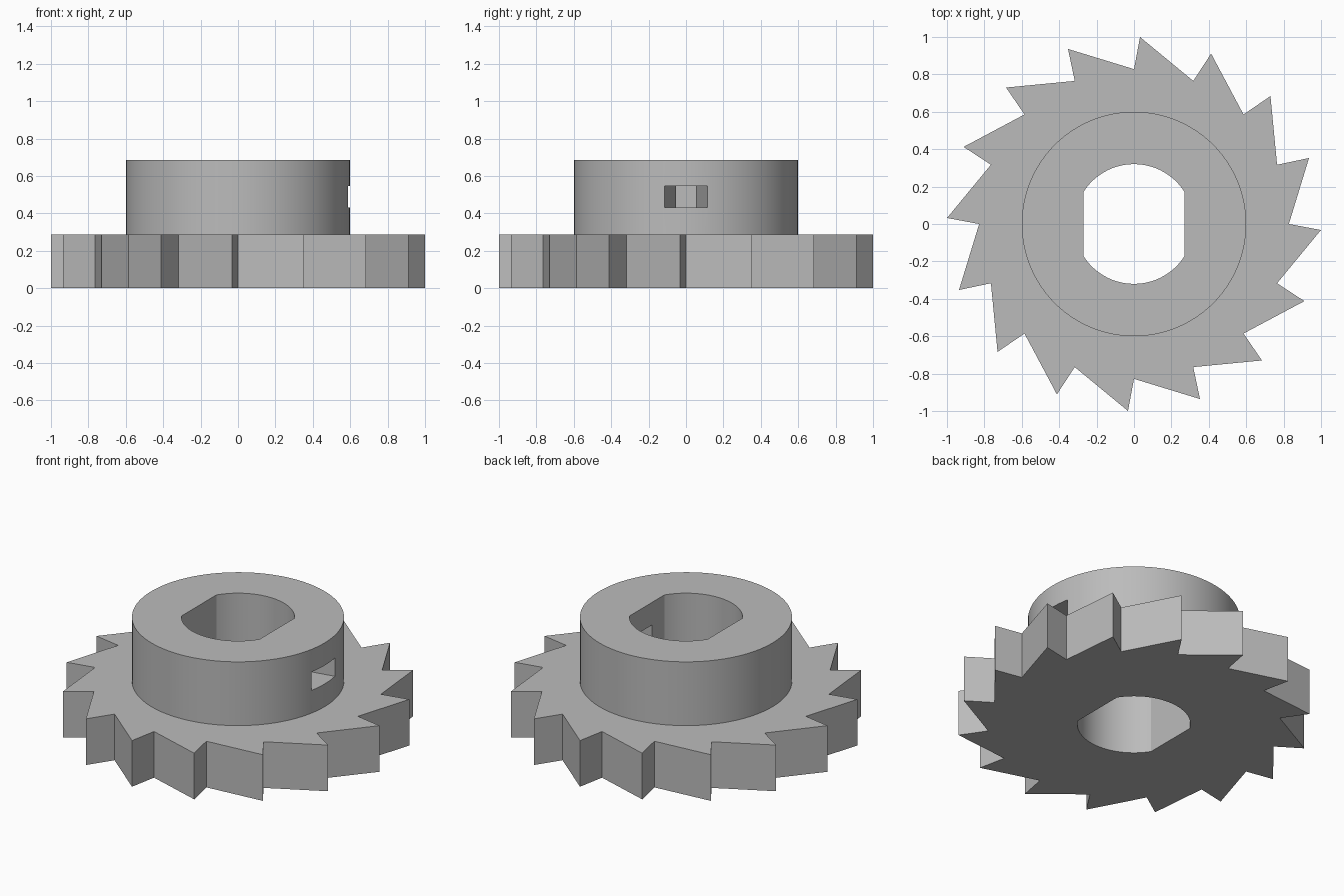
import bpy
import bmesh
from math import sin, cos, radians, pi, acos

if "Cube" in bpy.data.objects:
    bpy.data.objects.remove(bpy.data.objects["Cube"], do_unlink=True)

GEAR_TOP, HUB_TOP = 0.288, 0.686
HUB_RADIUS, BORE_RADIUS, BORE_FLAT = 0.6, 0.32, 0.27
TEETH, TIP_RADIUS, ROOT_RADIUS = 16, 1.0, 0.828

steel = bpy.data.materials.new("steel grey")
steel.use_nodes = True
grey = (0.5, 0.5, 0.5, 1)
steel.diffuse_color = grey
steel.node_tree.nodes["Principled BSDF"].inputs["Base Color"].default_value = grey


def polar(radius, angle):
    return radius * cos(angle), radius * sin(angle)


def prism(name, outline, z0, z1):
    """Extrude a counter-clockwise outline between two heights."""
    bm = bmesh.new()
    low = [bm.verts.new((x, y, z0)) for x, y in outline]
    high = [bm.verts.new((x, y, z1)) for x, y in outline]
    bm.faces.new(low[::-1])
    bm.faces.new(high)
    for i in range(len(outline)):
        j = (i + 1) % len(outline)
        bm.faces.new((low[i], low[j], high[j], high[i]))
    mesh = bpy.data.meshes.new(name)
    bm.to_mesh(mesh)
    bm.free()
    mesh.materials.append(steel)
    obj = bpy.data.objects.new(name, mesh)
    bpy.context.collection.objects.link(obj)
    return obj


def cut(obj, cutters):
    bpy.ops.object.select_all(action="DESELECT")
    obj.select_set(True)
    bpy.context.view_layer.objects.active = obj
    for cutter in cutters:
        mod = obj.modifiers.new("cut", "BOOLEAN")
        mod.operation = "DIFFERENCE"
        mod.solver = "EXACT"
        mod.object = cutter
        bpy.ops.object.modifier_apply(modifier=mod.name)
    bpy.ops.object.shade_smooth_by_angle(angle=radians(20))


# Ratchet wheel: slanted teeth, each a tip followed by a root
teeth = []
for i in range(TEETH):
    root = pi / 2 + i * 2 * pi / TEETH
    teeth += [polar(TIP_RADIUS, root - radians(1.85)), polar(ROOT_RADIUS, root)]
ratchet_wheel = prism("ratchet_wheel", teeth, 0, GEAR_TOP)

# Hub collar
circle = [polar(HUB_RADIUS, i * 2 * pi / 96) for i in range(96)]
hub = prism("hub", circle, GEAR_TOP, HUB_TOP)

# Bore with two flats
half = acos(BORE_FLAT / BORE_RADIUS)
arc = [half + (pi - 2 * half) * i / 32 for i in range(33)]
bore = [polar(BORE_RADIUS, a + side) for side in (0, pi) for a in arc]
bore_cutter = prism("bore_cutter", bore, -0.1, HUB_TOP + 0.1)

# Radial wedge slot through one side of the hub
spread = radians(11)
wedge = [(0, 0), polar(0.8, -spread), polar(0.8, spread)]
slot_cutter = prism("slot_cutter", wedge, 0.43, 0.545)

cut(ratchet_wheel, [bore_cutter])
cut(hub, [bore_cutter, slot_cutter])

for helper in (bore_cutter, slot_cutter):
    bpy.data.objects.remove(helper, do_unlink=True)
